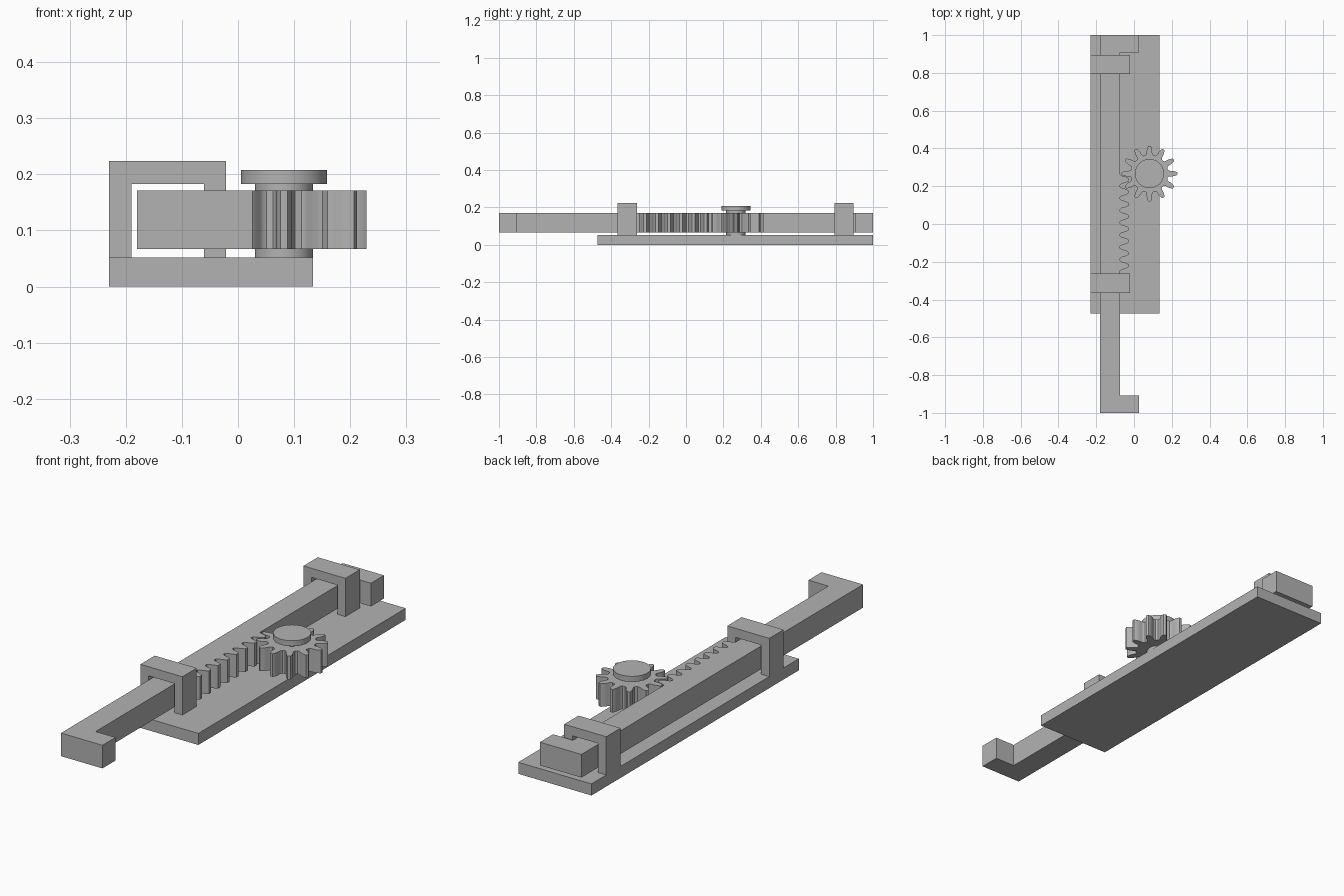
import bpy, bmesh, math
from mathutils import Vector, Matrix

cube = bpy.data.objects.get("Cube")
if cube:
    bpy.data.objects.remove(cube, do_unlink=True)

grey = bpy.data.materials.new("plain grey")
grey.use_nodes = True
COLOR = (0.45, 0.45, 0.45, 1)
grey.diffuse_color = COLOR
grey.node_tree.nodes["Principled BSDF"].inputs["Base Color"].default_value = COLOR


def prism(name, outline, low, high, to_3d=lambda u, v, w: (u, v, w), smooth=False):
    """Extrude a closed outline from low to high along its third axis."""
    bm = bmesh.new()
    face = bm.faces.new([bm.verts.new(to_3d(u, v, low)) for u, v in outline])
    shift = Vector(to_3d(0, 0, high)) - Vector(to_3d(0, 0, low))
    top = bmesh.ops.extrude_face_region(bm, geom=[face], use_keep_orig=True)["geom"]
    bmesh.ops.translate(bm, vec=shift, verts=[e for e in top if isinstance(e, bmesh.types.BMVert)])
    bmesh.ops.recalc_face_normals(bm, faces=bm.faces)
    mesh = bpy.data.meshes.new(name)
    bm.to_mesh(mesh)
    bm.free()
    mesh.materials.append(grey)
    obj = bpy.data.objects.new(name, mesh)
    bpy.context.collection.objects.link(obj)
    if smooth:
        bpy.ops.object.select_all(action="DESELECT")
        obj.select_set(True)
        bpy.context.view_layer.objects.active = obj
        bpy.ops.object.shade_smooth_by_angle(angle=math.radians(35))
    return obj


def rectangle(x0, x1, y0, y1):
    return [(x0, y0), (x1, y0), (x1, y1), (x0, y1)]


def circle(center, radius, count=64):
    return [(center[0] + radius * math.cos(math.tau * i / count),
             center[1] + radius * math.sin(math.tau * i / count)) for i in range(count)]


BASE_TOP = 0.052
LOW, HIGH = 0.067, 0.171      # height range of rack and gear
GEAR = (0.082, 0.267)
TEETH, PITCH = 12, 0.065

# Base plate
prism("base_plate", rectangle(-0.23, 0.134, -0.473, 1.0), 0, BASE_TOP)

# Two guide arches around the sliding bar
arch = [(-0.23, BASE_TOP), (-0.23, 0.224), (-0.021, 0.224), (-0.021, BASE_TOP),
        (-0.061, BASE_TOP), (-0.061, 0.183), (-0.19, 0.183), (-0.19, BASE_TOP)]
for name, y in (("front_guide", -0.365), ("rear_guide", 0.793)):
    prism(name, arch, y, y + 0.102, lambda u, v, w: (u, w, v))

# Sliding rack: bar with hooked ends and a row of teeth
ROOT_X, HOOK_X = -0.073, 0.026
rack_tooth = [(0, 0.027), (0.008, 0.021), (0.022, 0.018), (0.035, 0.013), (0.043, 0.008)]
rack = [(-0.18, 1), (-0.18, -1), (HOOK_X, -1), (HOOK_X, -0.907), (ROOT_X, -0.907)]
for i in reversed(range(8)):
    y = GEAR[1] - PITCH * (i + 0.5)
    rack += [(ROOT_X + d, y - h) for d, h in rack_tooth]
    rack += [(ROOT_X + d, y + h) for d, h in reversed(rack_tooth)]
rack += [(ROOT_X, 0.907), (HOOK_X, 0.907), (HOOK_X, 1)]
prism("sliding_rack", rack, LOW, HIGH, smooth=True)

# Pinion gear with slender rounded teeth
gear_tooth = [(0.097, 0.020), (0.102, 0.016), (0.110, 0.0145), (0.122, 0.0145),
              (0.132, 0.0125), (0.141, 0.0095), (0.147, 0.006)]
pinion = []
for i in range(TEETH):
    turn = Matrix.Rotation(math.tau * i / TEETH, 2)
    points = [(r, -h) for r, h in gear_tooth] + [(r, h) for r, h in reversed(gear_tooth)]
    pinion += [tuple(turn @ Vector(p) + Vector(GEAR)) for p in points]
prism("pinion_gear", pinion, LOW, HIGH, smooth=True)

# Axle and its wide cap
prism("axle_lower", circle(GEAR, 0.052), BASE_TOP, LOW, smooth=True)
prism("axle_upper", circle(GEAR, 0.052), HIGH, 0.183, smooth=True)
prism("axle_cap", circle(GEAR, 0.077), 0.183, 0.208, smooth=True)
